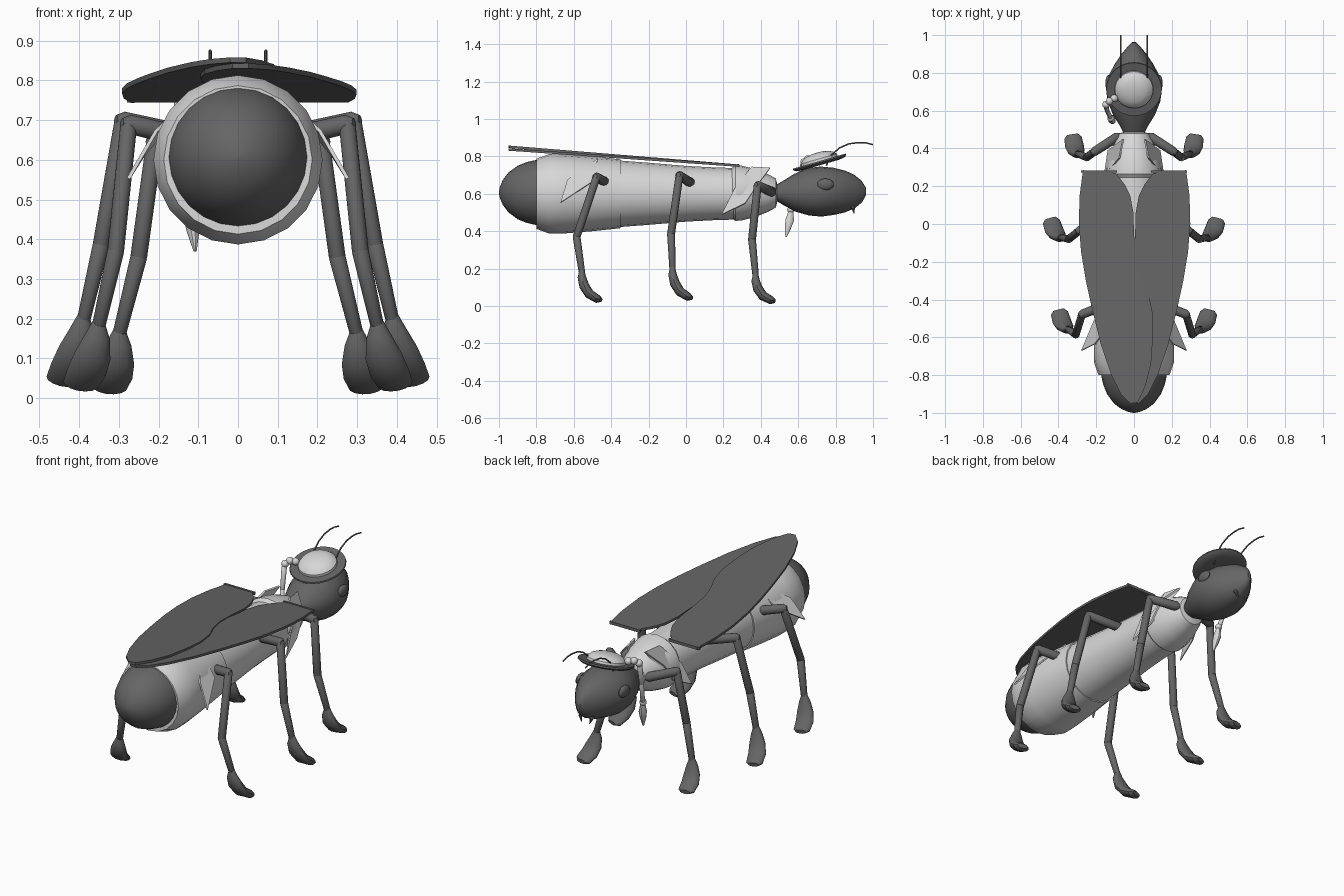
import bpy, bmesh, math
from mathutils import Vector

if "Cube" in bpy.data.objects:
    bpy.data.objects.remove(bpy.data.objects["Cube"])


def material(name, v):
    m = bpy.data.materials.new(name)
    m.diffuse_color = (v, v, v, 1)
    m.use_nodes = True
    m.node_tree.nodes["Principled BSDF"].inputs["Base Color"].default_value = m.diffuse_color
    return m


DARK = material("dark grey", 0.13)
LIGHT = material("pale grey", 0.68)


def finish(name, bm, mat, angle=35):
    bmesh.ops.recalc_face_normals(bm, faces=bm.faces)
    me = bpy.data.meshes.new(name)
    bm.to_mesh(me)
    bm.free()
    ob = bpy.data.objects.new(name, me)
    bpy.context.collection.objects.link(ob)
    me.materials.append(mat)
    bpy.ops.object.select_all(action='DESELECT')
    ob.select_set(True)
    bpy.context.view_layer.objects.active = ob
    bpy.ops.object.shade_smooth_by_angle(angle=math.radians(angle))
    return ob


def loft(bm, sections, n=12):
    """Closed tube through sections (position, half width, half height)."""
    pts = [Vector(s[0]) for s in sections]
    rings = []
    for i, (p, a, b) in enumerate(sections):
        t = (pts[min(i + 1, len(pts) - 1)] - pts[max(i - 1, 0)]).normalized()
        hint = Vector((1, 0, 0)) if abs(t.x) < 0.75 else Vector((0, 1, 0))
        side = (hint - t * hint.dot(t)).normalized()
        up = t.cross(side)
        rings.append([bm.verts.new(pts[i] + side * a * math.cos(k * math.tau / n)
                                   + up * b * math.sin(k * math.tau / n)) for k in range(n)])
    for r, q in zip(rings, rings[1:]):
        for k in range(n):
            bm.faces.new((r[k], r[(k + 1) % n], q[(k + 1) % n], q[k]))
    bm.faces.new(rings[0])
    bm.faces.new(rings[-1])


def limb(bm, p, q, r0, r1):
    """Rounded capsule from p to q."""
    p, q = Vector(p), Vector(q)
    d = (q - p).normalized()
    loft(bm, [(p - d * r0 * .8, r0 * .5, r0 * .5), (p, r0, r0),
              (q, r1, r1), (q + d * r1 * .8, r1 * .5, r1 * .5)], 12)


def along_y(name, prof, mat, n=20):
    """Body part along y; rows of (y, z centre, half width, half height)."""
    bm = bmesh.new()
    loft(bm, [((0, y, z), a, b) for y, z, a, b in prof], n)
    return finish(name, bm, mat)


def ball(bm, loc, r, scale=(1, 1, 1)):
    vs = bmesh.ops.create_uvsphere(bm, u_segments=14, v_segments=10, radius=r)['verts']
    bmesh.ops.scale(bm, vec=scale, verts=vs)
    bmesh.ops.translate(bm, vec=loc, verts=vs)


# Body: rear jacket, middle jacket, collar
along_y("rear_jacket", [(y, .6, r, r) for y, r in
        ((-.79, .17), (-.80, .187), (-.785, .193), (-.73, .213), (-.65, .212), (-.5, .2), (-.35, .184))], LIGHT)
along_y("middle_jacket", [(y, .6, r, r) for y, r in
        ((-.37, .179), (-.2, .166), (0, .149), (.15, .141), (.29, .137))], LIGHT)
along_y("collar", [(y, .604, r, r) for y, r in
        ((.24, .13), (.265, .149), (.3, .146), (.37, .128), (.44, .1), (.48, .078), (.49, .04))], LIGHT)
# Abdomen tip
along_y("abdomen_tip", [(y, .607, r, r) for y, r in
        ((-.74, .15), (-.78, .176), (-.81, .172), (-.85, .163), (-.9, .143),
         (-.95, .106), (-.98, .066), (-.995, .03), (-1, .005))], DARK, 24)
# Head
along_y("head", [(.47, .605, .05, .035), (.52, .605, .075, .065), (.58, .605, .112, .1),
                 (.65, .61, .14, .126), (.72, .612, .147, .134), (.79, .613, .132, .126),
                 (.85, .612, .1, .112), (.9, .612, .066, .09), (.94, .613, .033, .058),
                 (.962, .614, .01, .02)], DARK)

# Eyes, mouth hooks and antennae
for s, side in ((1, "right"), (-1, "left")):
    bm = bmesh.new()
    ball(bm, (s * .134, .745, .65), .045, (.4, 1, .7))
    finish(side + "_eye", bm, DARK)
    bm = bmesh.new()
    loft(bm, [((s * .035, .87, .55), .012, .012), ((s * .035, .895, .525), .01, .01),
              ((s * .025, .898, .495), .002, .002)], 8)
    finish(side + "_mouth_hook", bm, DARK)
    bm = bmesh.new()
    loft(bm, [((s * .07, y, z), .004, .004) for y, z in
              ((.75, .75), (.775, .805), (.82, .845), (.87, .867), (.92, .874), (.96, .873), (1, .863))], 8)
    finish(side + "_antenna", bm, DARK)


# Hat, tilted back: brim and crown
def hat_disc(name, prof, mat):
    bm = bmesh.new()
    tilt = math.radians(16)
    ax = Vector((0, -math.sin(tilt), math.cos(tilt)))
    loft(bm, [(Vector((0, .715, .767)) + ax * h, r, r) for h, r in prof], 28)
    finish(name, bm, mat)


hat_disc("hat_brim", [(-.014, .1), (-.01, .135), (0, .148), (.008, .146), (.004, .11), (.006, .02)], DARK)
hat_disc("hat_crown", [(0, .103), (.02, .101), (.037, .085), (.048, .06), (.054, .03), (.055, .004)], LIGHT)

# Tassel hanging from the left of the hat
bm = bmesh.new()
for p in ((-.105, .665, .782), (-.13, .65, .785), (-.148, .632, .77)):
    ball(bm, p, .02)
limb(bm, (-.148, .625, .755), (-.142, .6, .64), .014, .012)
limb(bm, (-.142, .6, .64), (-.125, .565, .52), .012, .012)
ball(bm, (-.123, .56, .515), .019)
loft(bm, [((-.122, .56, .505), .012, .014), ((-.118, .555, .46), .02, .024),
          ((-.113, .545, .42), .016, .018), ((-.108, .535, .37), .004, .004)], 10)
finish("tassel", bm, LIGHT)

# Legs: hip, upper leg, lower leg and boot for each pair
LEGS = {
    "front": ((.09, .46, .61), (.21, .383, .645), (.25, .353, .355), (.298, .372, .165), (.025, -.005)),
    "middle": ((.1, .03, .655), (.29, -.035, .698), (.345, -.08, .385), (.388, -.072, .2), (.05, .012)),
    "rear": ((.1, -.41, .65), (.275, -.478, .69), (.308, -.585, .37), (.35, -.557, .185), (.045, .008)),
}
for name, (hip, knee, mid, ankle, (dx, dz)) in LEGS.items():
    for s, side in ((1, "right"), (-1, "left")):
        h, k, m, a = [Vector((s * p[0], p[1], p[2])) for p in (hip, knee, mid, ankle)]
        bm = bmesh.new()
        limb(bm, h, k, .026, .024)
        limb(bm, k, m, .021, .021)
        limb(bm, m, a, .021, .017)
        loft(bm, [(a + Vector((s * dx * f, y, z - dz * f)), w, t) for f, y, z, w, t in
                  ((0, 0, .015, .012, .012), (.1, 0, -.03, .032, .023), (.35, .013, -.075, .046, .027),
                   (.7, .04, -.115, .05, .026), (1, .085, -.14, .046, .022), (1.1, .102, -.143, .03, .012))], 14)
        finish(f"{name}_{side}_leg", bm, DARK)

# Wing cases: sloping plates, the left one lapping over the right
WING = ((-.27, .285), (-.288, .15), (-.292, 0), (-.28, -.15), (-.255, -.3), (-.22, -.46), (-.175, -.64),
        (-.12, -.8), (-.07, -.9), (-.02, -.95), (.02, -.945), (.06, -.86), (.09, -.74), (.1, -.6),
        (.098, -.47), (.075, -.36), (.035, -.27), (.01, -.18), (0, -.05), (-.003, .06),
        (-.02, .15), (-.05, .21), (-.095, .27))
for s, side, lift in ((1, "left", .012), (-1, "right", 0)):
    bm = bmesh.new()
    vs = [bm.verts.new((s * x + (.006 if s < 0 else 0), y, .745 + (.27 - y) * .07 + lift * (.27 - y)))
          for x, y in WING]
    bm.faces.new(vs)
    top = bmesh.ops.extrude_face_region(bm, geom=bm.faces[:])['geom']
    bmesh.ops.translate(bm, vec=(0, 0, .013), verts=[g for g in top if isinstance(g, bmesh.types.BMVert)])
    # thin front hinge strip
    strip = bmesh.ops.create_cube(bm, size=1)['verts']
    bmesh.ops.scale(bm, vec=(.19, .012, .016), verts=strip)
    bmesh.ops.translate(bm, vec=(-s * .185, .278, .752), verts=strip)
    finish(side + "_wing_case", bm, DARK)

# Pointed cloth flaps wrapped on the body sides
FLAPS = {
    "rear": ((.085, -.47, .79), (.21, -.635, .675), (.28, -.67, .555), (.213, -.51, .66)),
    "front": ((.06, .45, .74), (.08, .35, .745), (.156, .26, .63), (.17, .19, .49),
              (.15, .315, .55), (.14, .39, .66)),
}
for name, pts in FLAPS.items():
    for s, side in ((1, "right"), (-1, "left")):
        bm = bmesh.new()
        out = [bm.verts.new((s * x, y, z)) for x, y, z in pts]
        inn = [bm.verts.new((s * (x - .008), y, z - .004)) for x, y, z in pts]
        bm.faces.new(out)
        bm.faces.new(inn[::-1])
        for i in range(len(pts)):
            j = (i + 1) % len(pts)
            bm.faces.new((out[i], inn[i], inn[j], out[j]))
        finish(f"{name}_{side}_flap", bm, LIGHT, 20)
